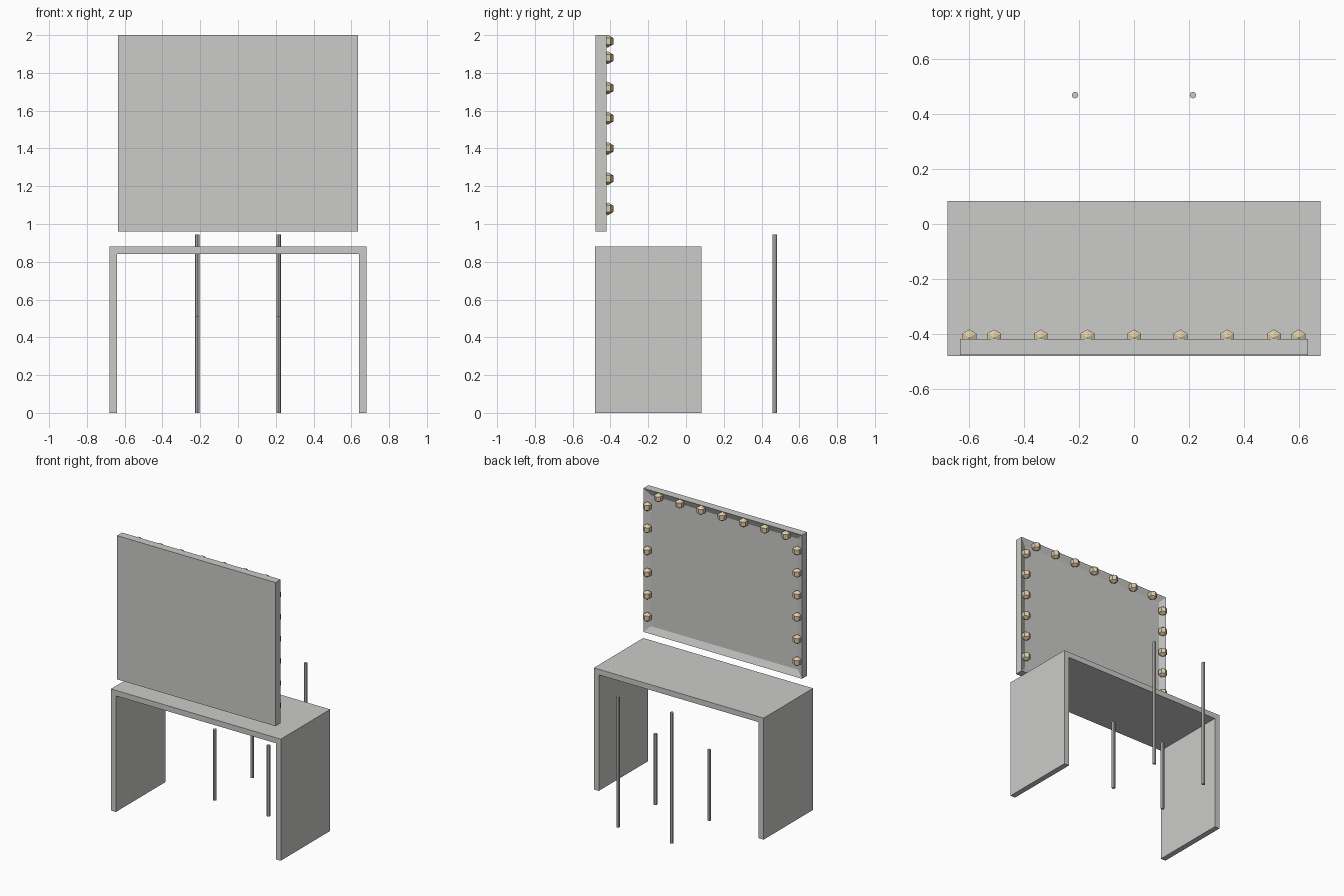
import bpy, bmesh, math
from mathutils import Vector

if "Cube" in bpy.data.objects:
    bpy.data.objects.remove(bpy.data.objects["Cube"], do_unlink=True)


def material(name, color):
    m = bpy.data.materials.new(name)
    m.use_nodes = True
    m.diffuse_color = color
    m.node_tree.nodes["Principled BSDF"].inputs["Base Color"].default_value = color
    return m


GREY = material("plain_grey", (0.6, 0.6, 0.59, 1))
WARM = material("warm_cream", (0.72, 0.6, 0.38, 1))


def finish(name, bm, mat):
    bmesh.ops.recalc_face_normals(bm, faces=bm.faces)
    mesh = bpy.data.meshes.new(name)
    bm.to_mesh(mesh)
    bm.free()
    mesh.materials.append(mat)
    obj = bpy.data.objects.new(name, mesh)
    bpy.context.collection.objects.link(obj)
    return obj


def extrude_profile(name, profile, y0, y1, mat):
    """Extrude an x-z outline along y."""
    bm = bmesh.new()
    face = bm.faces.new([bm.verts.new((x, y0, z)) for x, z in profile])
    out = bmesh.ops.extrude_face_region(bm, geom=[face])
    verts = [v for v in out["geom"] if isinstance(v, bmesh.types.BMVert)]
    bmesh.ops.translate(bm, verts=verts, vec=(0, y1 - y0, 0))
    return bm


# Desk: one U-shaped slab with solid side panels
right = [(0.64, 0.84), (0.64, 0), (0.68, 0), (0.68, 0.88)]
outline = right + [(-x, z) for x, z in reversed(right)]
finish("desk", extrude_profile("desk", outline, -0.482, 0.083, GREY), GREY)

# Mirror board: box with a recessed panel in its back face
W, Z0, Z1, BACK = 0.635, 0.96, 2.0, -0.42
bm = extrude_profile("mirror", [(-W, Z0), (W, Z0), (W, Z1), (-W, Z1)], -0.478, BACK, GREY)
panel = max(bm.faces, key=lambda f: f.calc_center_median().y)
bmesh.ops.inset_region(bm, faces=[panel], thickness=0.065)
bmesh.ops.translate(bm, verts=panel.verts, vec=(0, -0.02, 0))
finish("mirror_board", bm, GREY)


# Bulbs: six-sided low-poly balls along the top and both sides of the frame
def bulb(name, x, z, r=0.034):
    bm = bmesh.new()
    c = Vector((x, BACK + 0.006, z))
    rings = []
    for h in (-0.5, 0.5):
        w = r * math.sqrt(1 - h * h)
        rings.append([bm.verts.new(c + Vector((w * math.sin(i * math.pi / 3),
                                               w * math.cos(i * math.pi / 3), h * r)))
                      for i in range(6)])
    poles = [bm.verts.new(c + Vector((0, 0, s * r))) for s in (-1, 1)]
    for i in range(6):
        j = (i + 1) % 6
        bm.faces.new((rings[0][i], rings[0][j], rings[1][j], rings[1][i]))
        for ring, tip in zip(rings, poles):
            bm.faces.new((ring[i], ring[j], tip))
    finish(name, bm, WARM)


for i in range(7):
    bulb(f"top_bulb_{i + 1}", (i - 3) * 0.17, 1.968)
for side, s in (("left", 1), ("right", -1)):
    for i in range(6):
        bulb(f"{side}_bulb_{i + 1}", s * 0.6, 1.08 + i * 0.16)


# Stool posts: two short ones under the desk, two tall ones behind
def post(name, x, y, height):
    bm = bmesh.new()
    bmesh.ops.create_cone(bm, cap_ends=True, segments=8, radius1=0.012,
                          radius2=0.012, depth=height)
    bmesh.ops.translate(bm, verts=bm.verts, vec=(x, y, height / 2))
    finish(name, bm, GREY)


for side, s in (("left", 1), ("right", -1)):
    post(f"{side}_short_post", s * 0.215, 0.042, 0.513)
    post(f"{side}_tall_post", s * 0.215, 0.47, 0.945)
